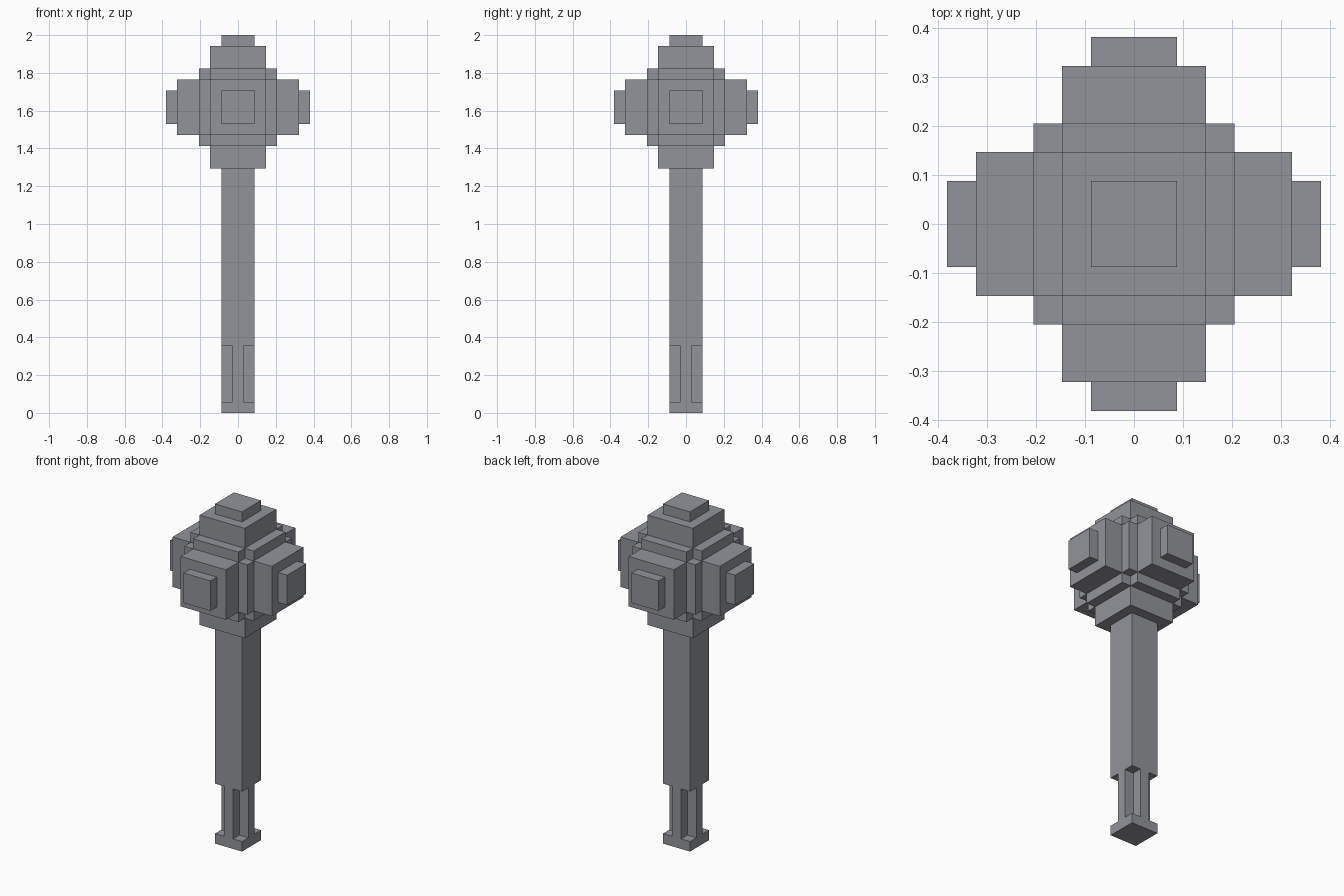
import bpy
import bmesh
from mathutils import Vector, Matrix

old = bpy.data.objects.get("Cube")
if old:
    bpy.data.objects.remove(old, do_unlink=True)

U = 2 / 34            # one block
HEAD_Z = 27.5         # head centre, in blocks

grey = bpy.data.materials.new("stone_grey")
grey.use_nodes = True
COLOUR = (0.287, 0.296, 0.328, 1)
grey.diffuse_color = COLOUR
grey.node_tree.nodes["Principled BSDF"].inputs["Base Color"].default_value = COLOUR


def square(h):
    """Outline of a square with half-width h."""
    return [(-h, -h), (h, -h), (h, h), (-h, h)]


def plus(h):
    """Square outline of half-width h with one block cut from each corner."""
    i = h - 1
    return [(-i, -h), (i, -h), (i, -i), (h, -i), (h, i), (i, i),
            (i, h), (-i, h), (-i, i), (-h, i), (-h, -i), (-i, -i)]


def prism(name, outline, z0, z1, centre=0, direction=(0, 0, 1)):
    """Extrude an outline from z0 to z1, then turn its axis to a direction."""
    bm = bmesh.new()
    base = bm.faces.new([bm.verts.new((x, y, z0)) for x, y in outline])
    top = bmesh.ops.extrude_face_region(bm, geom=[base], use_keep_orig=True)
    verts = [v for v in top["geom"] if isinstance(v, bmesh.types.BMVert)]
    bmesh.ops.translate(bm, verts=verts, vec=(0, 0, z1 - z0))
    bmesh.ops.recalc_face_normals(bm, faces=bm.faces)
    turn = Vector((0, 0, 1)).rotation_difference(Vector(direction)).to_matrix().to_4x4()
    bm.transform(Matrix.Scale(U, 4) @ Matrix.Translation((0, 0, centre)) @ turn)
    mesh = bpy.data.meshes.new(name)
    bm.to_mesh(mesh)
    bm.free()
    mesh.materials.append(grey)
    obj = bpy.data.objects.new(name, mesh)
    bpy.context.collection.objects.link(obj)
    return obj


# Handle: foot, notched grip and shaft
prism("handle_foot", square(1.5), 0, 1)
prism("handle_grip", plus(1.5), 1, 6)
prism("handle_shaft", square(1.5), 6, 22)

# Head core: a cube with its eight corner blocks missing
prism("head_core", square(3.5), -2.5, 2.5, HEAD_Z)
prism("head_core_top", plus(3.5), 2.5, 3.5, HEAD_Z)
prism("head_core_bottom", plus(3.5), -3.5, -2.5, HEAD_Z)

# Stepped studs on every side; the lower one meets the shaft
SIDES = {"front": (0, -1, 0), "back": (0, 1, 0), "left": (1, 0, 0),
         "right": (-1, 0, 0), "top": (0, 0, 1), "bottom": (0, 0, -1)}
for side, d in SIDES.items():
    prism(side + "_stud", square(2.5), 3.5, 5.5, HEAD_Z, d)
    if side != "bottom":
        prism(side + "_stud_cap", square(1.5), 5.5, 6.5, HEAD_Z, d)
